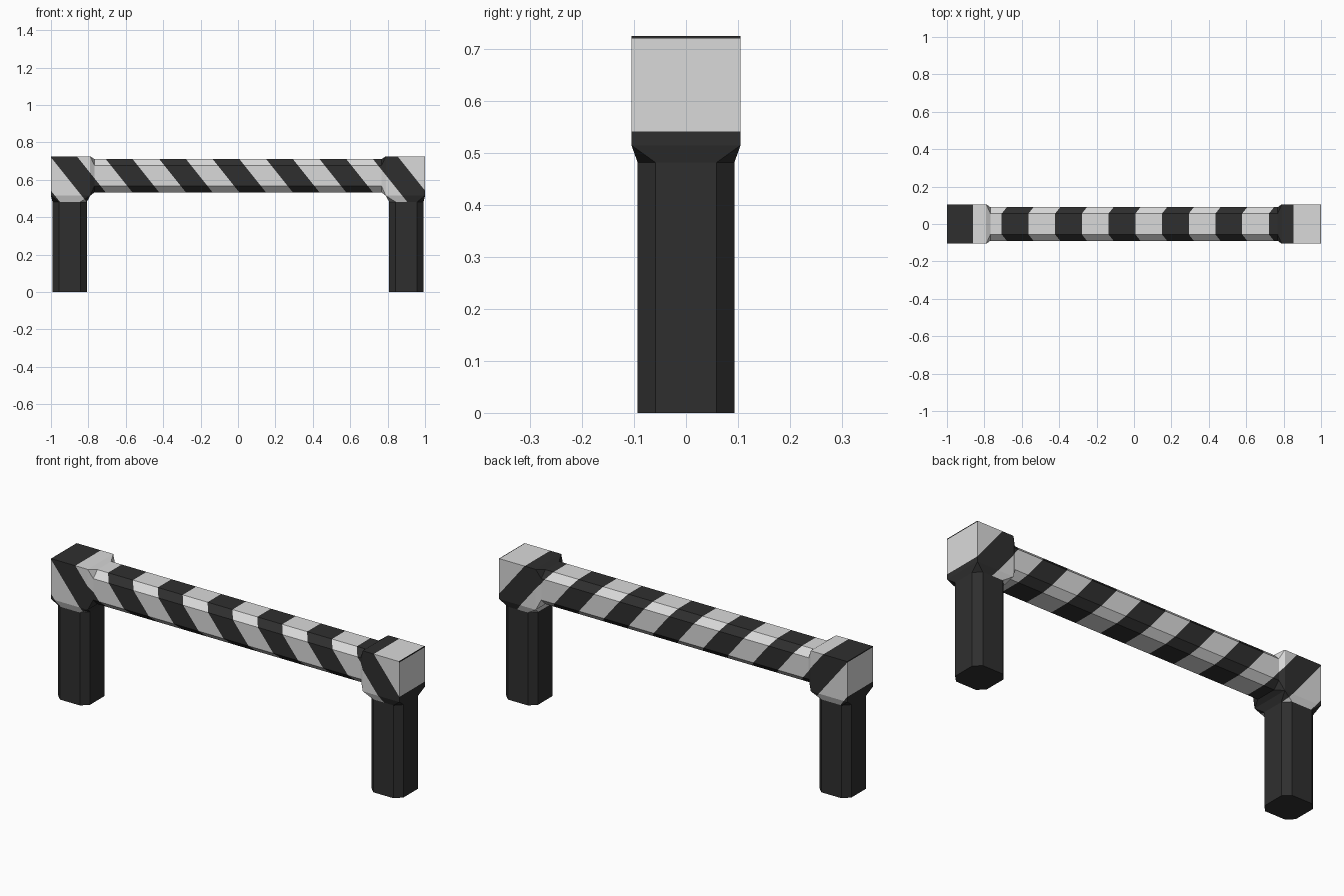
import bpy, bmesh, math
from mathutils import Vector

if "Cube" in bpy.data.objects:
    bpy.data.objects.remove(bpy.data.objects["Cube"])

STEP = 2 / 14        # width of one stripe along x
START = -1.004       # first stripe edge, measured at the top of the blocks
SLANT = 0.8          # sideways shift of the stripes per unit of height
TOP = 0.725


def material(name, value):
    m = bpy.data.materials.new(name)
    m.diffuse_color = (value, value, value, 1)
    m.use_nodes = True
    m.node_tree.nodes["Principled BSDF"].inputs["Base Color"].default_value = m.diffuse_color
    return m


LIGHT = material("light grey", 0.70)
DARK = material("charcoal", 0.028)


def ring(axis, centre, half_a, half_b, cut):
    """Square section with cut corners, across the x or z axis."""
    pts = []
    for sa, sb in ((1, 1), (-1, 1), (-1, -1), (1, -1)):
        p = (sa * half_a, sb * (half_b - cut))
        q = (sa * (half_a - cut), sb * half_b)
        pts += [p, q] if sa * sb > 0 else [q, p]
    c = Vector(centre)
    if axis == 'z':
        return [c + Vector((a, b, 0)) for a, b in pts]
    return [c + Vector((0, a, b)) for a, b in pts]


def loft(rings, cap_start=False, cap_end=False):
    """Skin a row of sections; square ones collapse to four corners."""
    bm = bmesh.new()
    rows = [[bm.verts.new(p) for p in r] for r in rings]
    for r0, r1 in zip(rows, rows[1:]):
        for i in range(8):
            j = (i + 1) % 8
            bm.faces.new((r0[i], r0[j], r1[j], r1[i]))
    if cap_start:
        bm.faces.new(rows[0][::-1])
    if cap_end:
        bm.faces.new(rows[-1])
    bmesh.ops.remove_doubles(bm, verts=bm.verts, dist=1e-5)
    bmesh.ops.recalc_face_normals(bm, faces=bm.faces)
    return bm


def stripe(bm):
    """Cut along the slanted stripe edges and colour alternate bands."""
    for n in range(-3, 18):
        bmesh.ops.bisect_plane(bm, geom=bm.verts[:] + bm.edges[:] + bm.faces[:],
                               dist=1e-5, plane_co=(START + n * STEP, 0, TOP),
                               plane_no=(1, 0, SLANT))
    for f in bm.faces:
        c = f.calc_center_median()
        band = math.floor((c.x + SLANT * (c.z - TOP) - START) / STEP)
        f.material_index = 1 if band % 2 == 0 else 0


def finish(name, bm, mats):
    me = bpy.data.meshes.new(name)
    bm.to_mesh(me)
    bm.free()
    for m in mats:
        me.materials.append(m)
    ob = bpy.data.objects.new(name, me)
    bpy.context.collection.objects.link(ob)


for side, s in (("left", -1), ("right", 1)):
    leg_top = ring('z', (s * 0.9, 0, 0.482), 0.092, 0.093, 0.034)

    # leg: dark post with cut corners
    foot = ring('z', (s * 0.9, 0, 0), 0.092, 0.093, 0.034)
    finish(side + "_leg", loft([foot, leg_top], cap_start=True), [DARK])

    # corner block: cube flaring out from the leg, open towards the crossbar
    low = ring('z', (s * 0.895, 0, 0.515), 0.105, 0.105, 0)
    high = ring('z', (s * 0.895, 0, TOP), 0.105, 0.105, 0)
    bm = loft([leg_top, low, high], cap_end=True)
    inner = [f for f in bm.faces
             if all(abs(v.co.x - s * 0.79) < 1e-4 for v in f.verts)]
    bmesh.ops.delete(bm, geom=inner, context='FACES_ONLY')
    stripe(bm)
    finish(side + "_corner_block", bm, [LIGHT, DARK])

# crossbar: striped bar with cut corners, flaring into both blocks
bar = [ring('x', (-0.79, 0, 0.62), 0.105, 0.105, 0),
       ring('x', (-0.768, 0, 0.6215), 0.09, 0.0895, 0.034),
       ring('x', (0.768, 0, 0.6215), 0.09, 0.0895, 0.034),
       ring('x', (0.79, 0, 0.62), 0.105, 0.105, 0)]
bm = loft(bar)
stripe(bm)
finish("crossbar", bm, [LIGHT, DARK])
